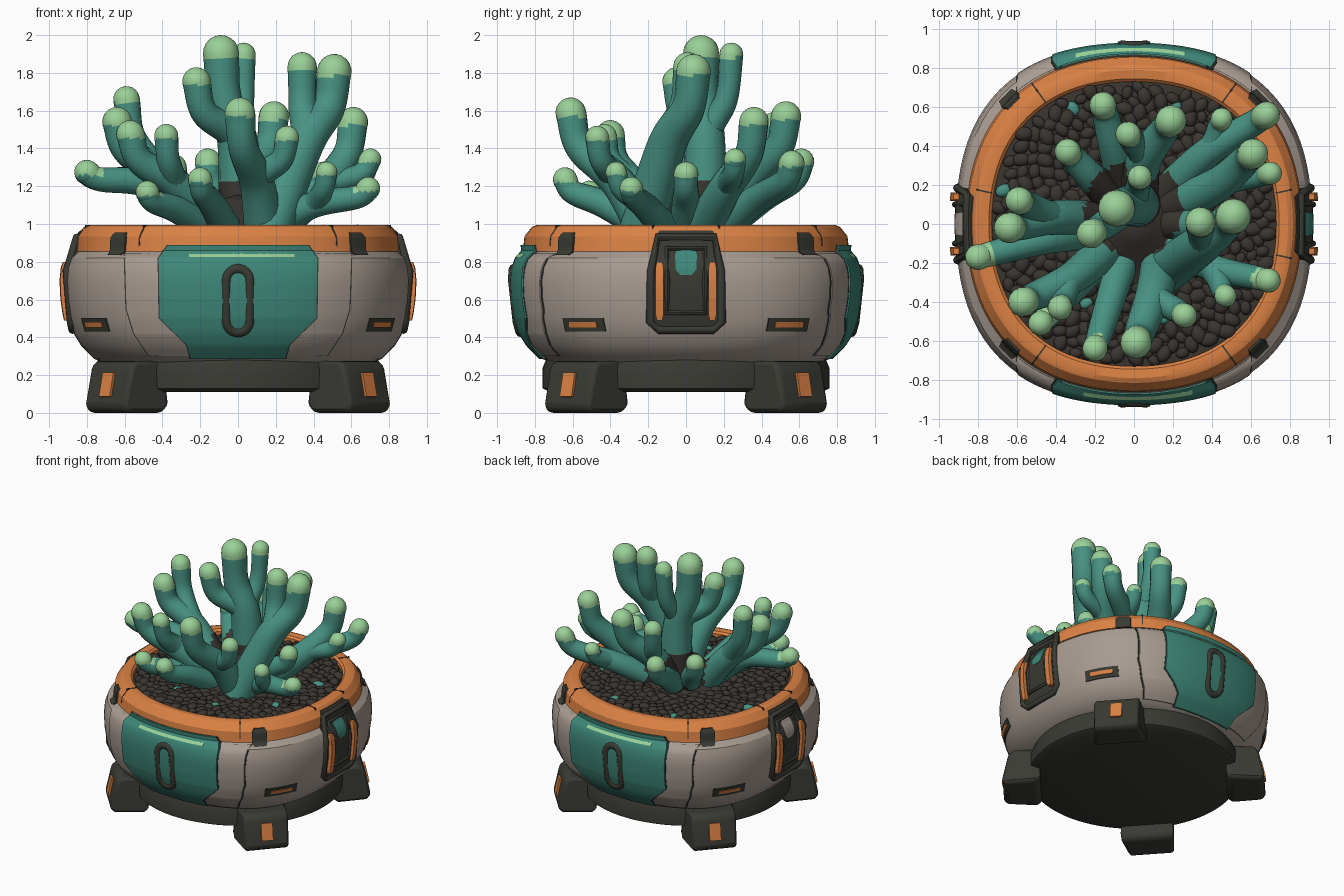
import bpy, bmesh, math, random
from mathutils import Vector, Matrix

if "Cube" in bpy.data.objects:
    bpy.data.objects.remove(bpy.data.objects["Cube"])

random.seed(4)

def mat(name, hexa):
    m = bpy.data.materials.new(name)
    m.diffuse_color = [((c / 255 + .055) / 1.055) ** 2.4 for c in bytes.fromhex(hexa)] + [1]
    m.use_nodes = True
    m.node_tree.nodes["Principled BSDF"].inputs["Base Color"].default_value = m.diffuse_color
    return m

GREY = mat("warm grey", "a89c92")
ORANGE = mat("orange", "dc8244")
TEAL = mat("panel teal", "3e8879")
CORAL = mat("coral teal", "489283")
TIP = mat("pale green", "9ad098")
DARK = mat("dark metal", "3a3a34")
SOIL = mat("dark soil", "3a3530")

def finish(name, bm, mats, angle=40):
    bmesh.ops.recalc_face_normals(bm, faces=bm.faces)
    me = bpy.data.meshes.new(name)
    bm.to_mesh(me)
    bm.free()
    for m in mats:
        me.materials.append(m)
    ob = bpy.data.objects.new(name, me)
    bpy.context.collection.objects.link(ob)
    bpy.context.view_layer.objects.active = ob
    ob.select_set(True)
    bpy.ops.object.shade_smooth_by_angle(angle=math.radians(angle))
    ob.select_set(False)
    return ob

def bulge(a, z):
    """The pot is a rounded square: wider toward its corners."""
    k = .065 - .025 * min(1, max(0, (z - .82) / .04))
    return 1 + k * math.sin(2 * a) ** 2

def lathe(name, prof, m, n=96, closed=False, square=True):
    bm = bmesh.new()
    rings = []
    for r, z in prof:
        ring = []
        for a in [k * math.tau / n for k in range(n)]:
            R = r * bulge(a, z) if square else r
            ring.append(bm.verts.new((R * math.cos(a), R * math.sin(a), z)))
        rings.append(ring)
    for a, b in list(zip(rings, rings[1:])) + ([(rings[-1], rings[0])] if closed else []):
        for k in range(n):
            bm.faces.new((a[k], a[(k + 1) % n], b[(k + 1) % n], b[k]))
    bmesh.ops.remove_doubles(bm, verts=bm.verts, dist=1e-4)
    return finish(name, bm, [m], 28)

# pot outline as (radius, height); plates follow it
BODY = [(.70, .265), (.76, .285), (.83, .355), (.87, .42), (.895, .50), (.91, .60),
        (.915, .70), (.908, .77), (.89, .82), (.855, .855)]
RIM = [(.862, .87), (.855, .935), (.815, .985)]

def lookup(t, x):
    for a, b in zip(t, t[1:]):
        if x <= b[0]:
            return a[1] + (b[1] - a[1]) * max(0, (x - a[0]) / (b[0] - a[0]))
    return t[-1][1]

def on_pot(u, z, ang, off):
    R0 = lookup([(h, r) for r, h in BODY + RIM], z)
    mid = a = math.radians(ang)
    for _ in range(4):
        R = R0 * bulge(a, z) + off
        a = mid + math.asin(u / R)
    return Vector((R * math.cos(a), R * math.sin(a), z))

def plate(name, rows, ang, off, m, u0=0, depth=.03, cols=12, grow=0):
    """Curved plate on the pot; rows are (height, half width)."""
    lo, hi = rows[0][0], rows[-1][0]
    n = max(2, int((hi - lo) / .03))
    zs = sorted({r[0] for r in rows} | {lo + (hi - lo) * i / n for i in range(1, n)})
    bm = bmesh.new()
    A, B = [[[bm.verts.new(on_pot(u0 + (lookup(rows, z) + grow) * (2 * c / cols - 1), z, ang, d))
              for c in range(cols + 1)] for z in zs] for d in (off, off - depth)]
    nr = len(A)
    for L in (A, B):
        for i in range(nr - 1):
            for c in range(cols):
                bm.faces.new((L[i][c], L[i][c + 1], L[i + 1][c + 1], L[i + 1][c]))
    edge = [(i, 0) for i in range(nr)] + [(nr - 1, c) for c in range(1, cols + 1)] + \
           [(i, cols) for i in range(nr - 2, -1, -1)] + [(0, c) for c in range(cols - 1, 0, -1)]
    for (i, c), (j, d) in zip(edge, edge[1:] + edge[:1]):
        bm.faces.new((A[i][c], A[j][d], B[j][d], B[i][c]))
    return finish(name, bm, [m])

def tube(bm, pts, radii, closed=False, n=16):
    """Sweep a circle along points; open tubes end in a round cap."""
    N = len(pts)
    tang = [((pts[(i + 1) % N] if closed or i < N - 1 else pts[i]) -
             (pts[i - 1] if closed or i else pts[0])).normalized() for i in range(N)]
    x = tang[0].orthogonal().normalized()
    st = []
    for i in range(N):
        if i:
            x = tang[i - 1].rotation_difference(tang[i]) @ x
        st.append((pts[i], tang[i], x.copy(), radii[i]))
    if not closed:
        p, t, x, r = st[-1]
        st += [(p + t * r * math.sin(a), t, x, r * math.cos(a)) for a in [math.pi * k / 10.2 for k in range(1, 6)]]
    rings = []
    for p, t, x, r in st:
        y = t.cross(x)
        rings.append([bm.verts.new(p + r * (x * math.cos(k * math.tau / n) + y * math.sin(k * math.tau / n)))
                      for k in range(n)])
    faces = []
    for a, b in list(zip(rings, rings[1:])) + ([(rings[-1], rings[0])] if closed else []):
        faces += [bm.faces.new((a[k], a[(k + 1) % n], b[(k + 1) % n], b[k])) for k in range(n)]
    if not closed:
        faces.append(bm.faces.new(rings[-1]))
    return faces

def loop_frame(name, outline, ang, off, r):
    bm = bmesh.new()
    pts = [on_pot(u, z, ang, off) for u, z in outline]
    tube(bm, pts, [r] * len(pts), True, 8)
    return finish(name, bm, [DARK], 50)

def box(name, size, rot, m):
    bm = bmesh.new()
    bmesh.ops.create_cube(bm, size=1, matrix=rot @ Matrix.Diagonal((*size, 1)))
    return finish(name, bm, [m])

def rotz(d):
    return Matrix.Rotation(math.radians(d), 4, 'Z')

def rim_seam(ang):
    r = .782 * bulge(math.radians(ang), .97)
    box("rim_seam", (.08, .008, .05), rotz(ang) @ Matrix.Translation((r, 0, .971)), DARK)

# pot shell, rim, base
lathe("pot_body", BODY, GREY)
lathe("rim", [(.83, .85), (.862, .855)] + RIM + [(.79, .995), (.745, .99), (.73, .975), (.73, .93)], ORANGE, closed=True)
lathe("base_ring", [(0, .11), (.72, .11), (.76, .13), (.76, .235), (.74, .285), (0, .285)], DARK, square=False)

# front and back panels
surround = [(.30, .47), (.42, .55), (.55, .59), (.845, .60)]
panel = [(.285, .25), (.36, .27), (.50, .415), (.82, .42), (.89, .37)]
turns = [math.pi * (i + .5) / 10 for i in range(20)]
pill = [(.063 * math.cos(a), .595 + .063 * math.sin(a) + math.copysign(.105, math.sin(a))) for a in turns]
for side, ang in (("front", -90), ("back", 90)):
    plate(side + "_seam", surround, ang, .003, DARK, grow=.006, cols=28)
    plate(side + "_surround", surround, ang, .007, GREY, cols=28)
    plate(side + "_panel_gap", panel, ang, .009, DARK, grow=.006, cols=24)
    plate(side + "_panel", panel, ang, .016, TEAL, cols=24)
    plate(side + "_highlight_strip", [(.825, .28), (.85, .28)], ang, .019, TIP, u0=.02, depth=.008)
    loop_frame(side + "_handle_ring", pill, ang, .002, .028)

# side brackets
bracket = [(.44, .16), (.48, .205), (.75, .20), (.93, .165), (.965, .14)]
edge = [(w - .015, z) for z, w in bracket[:-1]]
inner = [(.1, .53), (.1, .70), (.1, .87)]
for side, ang, screen in (("right", 0, TEAL), ("left", 180, GREY)):
    plate(side + "_bracket", bracket, ang, .006, DARK)
    for part, half, r in (("_bracket_frame", edge, .022), ("_inner_frame", inner, .016)):
        loop_frame(side + part, half + [(-u, z) for u, z in reversed(half)], ang, .006, r)
    plate(side + "_screen", [(.73, .03), (.76, .055), (.84, .058), (.865, .045)], ang, .01, screen, cols=4)
    for s in (-1, 1):
        plate(side + "_orange_bar", [(.49, .014), (.52, .021), (.77, .021), (.80, .014)], ang, .034, ORANGE, u0=s * .14, cols=3)
        rim_seam(ang + s * 12.3)

# corner parts: clips, slots, seams and feet, mirrored four ways
foot_side = [(.70, 0), (.92, 0), (.95, .035), (.905, .245), (.87, .275), (.68, .275), (.67, .04)]
for sx, sy in ((1, 1), (1, -1), (-1, 1), (-1, -1)):
    def corner(d):
        return math.degrees(math.atan2(sy * math.sin(math.radians(d)), sx * math.cos(math.radians(d))))
    plate("rim_clip", [(.835, .045), (.85, .055), (.93, .055), (.955, .04)], corner(45), .012, DARK, cols=4)
    plate("slot_frame", [(.43, .125), (.503, .125)], corner(35.5), .006, DARK)
    plate("slot_light", [(.452, .085), (.48, .085)], corner(35.5), .012, ORANGE, depth=.009)
    rim_seam(corner(54))
    plate("rim_seam_front", [(.86, .004), (.975, .004)], corner(54), .002, DARK, cols=2)

    bm = bmesh.new()
    L, R = [[bm.verts.new((r, s * (.205 - .12 * max(0, z - .04) - (.02 if z < .01 else 0)
                                   - .4 * max(0, r - .85)), z)) for r, z in foot_side] for s in (-1, 1)]
    bm.faces.new(L)
    bm.faces.new(R)
    for k in range(len(L)):
        bm.faces.new((L[k - 1], L[k], R[k], R[k - 1]))
    bm.transform(rotz(corner(42)))
    bev = finish("foot", bm, [DARK]).modifiers.new("bevel", 'BEVEL')
    bev.width, bev.segments = .022, 2
    tilt = rotz(corner(42)) @ Matrix.Translation((.925, 0, .148)) @ Matrix.Rotation(-.21, 4, 'Y')
    box("foot_light", (.03, .085, .13), tilt, ORANGE)

# soil bed with central mound, and pebbles
lathe("soil", [(.74, .945), (.32, .965), (.2, 1.02), (.1, 1.12), (0, 1.16)], SOIL, 48)
bm = bmesh.new()
for i in range(440):
    a = i * 2.39996
    r = .71 * math.sqrt((i + .5) / 440) * bulge(a, 1)
    place = Matrix.Translation((r * math.cos(a), r * math.sin(a), random.uniform(.95, .965))) @ rotz(random.random() * 360)
    g = bmesh.ops.create_icosphere(bm, subdivisions=2, radius=random.uniform(.028, .046),
                                   matrix=place @ Matrix.Diagonal((1.2, .9, .7, 1)))
    if i > 150 and i % 37 == 0:
        for f in {f for v in g['verts'] for f in v.link_faces}:
            f.material_index = 1
finish("pebbles", bm, [SOIL, CORAL])

# coral: each group of tips shares one stem, thickest tip first
STEMS = [
    [(-.09, .08, 1.95), (-.22, -.05, 1.78), (.03, .24, 1.91)],
    [(.01, -.61, 1.62), (.26, -.47, 1.47)],
    [(.51, .04, 1.85), (.34, .01, 1.86)],
    [(.61, .36, 1.57), (.70, .26, 1.35)],
    [(.68, .56, 1.34), (.45, .54, 1.27)],
    [(.19, .53, 1.6), (-.03, .46, 1.54)],
    [(-.16, .61, 1.35)],
    [(-.34, .37, 1.32)],
    [(-.64, -.02, 1.57), (-.59, .12, 1.68)],
    [(-.80, -.17, 1.29)],
    [(-.57, -.40, 1.5), (-.38, -.43, 1.48)],
    [(-.48, -.51, 1.18)],
    [(-.20, -.64, 1.25)],
    [(.69, -.29, 1.2), (.47, -.37, 1.28)],
    [(.45, 0, 1.28)],
]
# stems that lean differently: base and fork
LEAN = {0: ((.02, .1, .95), (0, .1, 1.42)), 1: ((.14, -.2, .95), (.1, -.36, 1.22)),
        2: ((.16, -.24, .95), (.35, -.1, 1.42)), 9: ((-.15, -.04, .95), (-.45, -.08, 1.2))}

def spline(P, n=9):
    P = [P[0] * 2 - P[1]] + P + [P[-1] * 2 - P[-2]]
    out = []
    for a, b, c, d in zip(P, P[1:], P[2:], P[3:]):
        out += [.5 * (2 * b + (c - a) * t + (2 * a - 5 * b + 4 * c - d) * t * t + (3 * b - a - 3 * c + d) * t ** 3)
                for t in [i / n for i in range(n)]]
    return out + [P[-2]]

bm = bmesh.new()
for g, tips in enumerate(STEMS):
    mean = sum((Vector(t) for t in tips), Vector()) / len(tips)
    base, fork = LEAN.get(g, ((mean.x * .25, mean.y * .25, .95), (mean.x * .66, mean.y * .66, 1 + (mean.z - 1) * .4)))
    base, fork = Vector(base), Vector(fork)
    for k, tip in enumerate(tips):
        r = (.061 + .042 * max(0, tip[2] - 1.2)) * (1.03, .88, .7)[k]
        t = Vector(tip) + Vector((0, 0, .05 - r))
        knee = fork.lerp(t, .5)
        knee.xy = fork.xy.lerp(t.xy, .8)
        pts = spline([base, fork, knee, t])
        n = len(pts) - 1
        radii = [r * (1.3 - .38 * min(1, i / n * 1.3) + .08 * max(0, i / n * 3 - 2)) for i in range(n + 1)]
        for face in tube(bm, pts, radii):
            c = face.calc_center_median()
            if (c - t).length < 1.4 * r and c.z > t.z - .25 * r:
                face.material_index = 1
            elif c.z < 1.22 and (c.xy - Vector((0, .08))).length < .25:
                face.material_index = 2
finish("coral_plant", bm, [CORAL, TIP, SOIL], 60)
